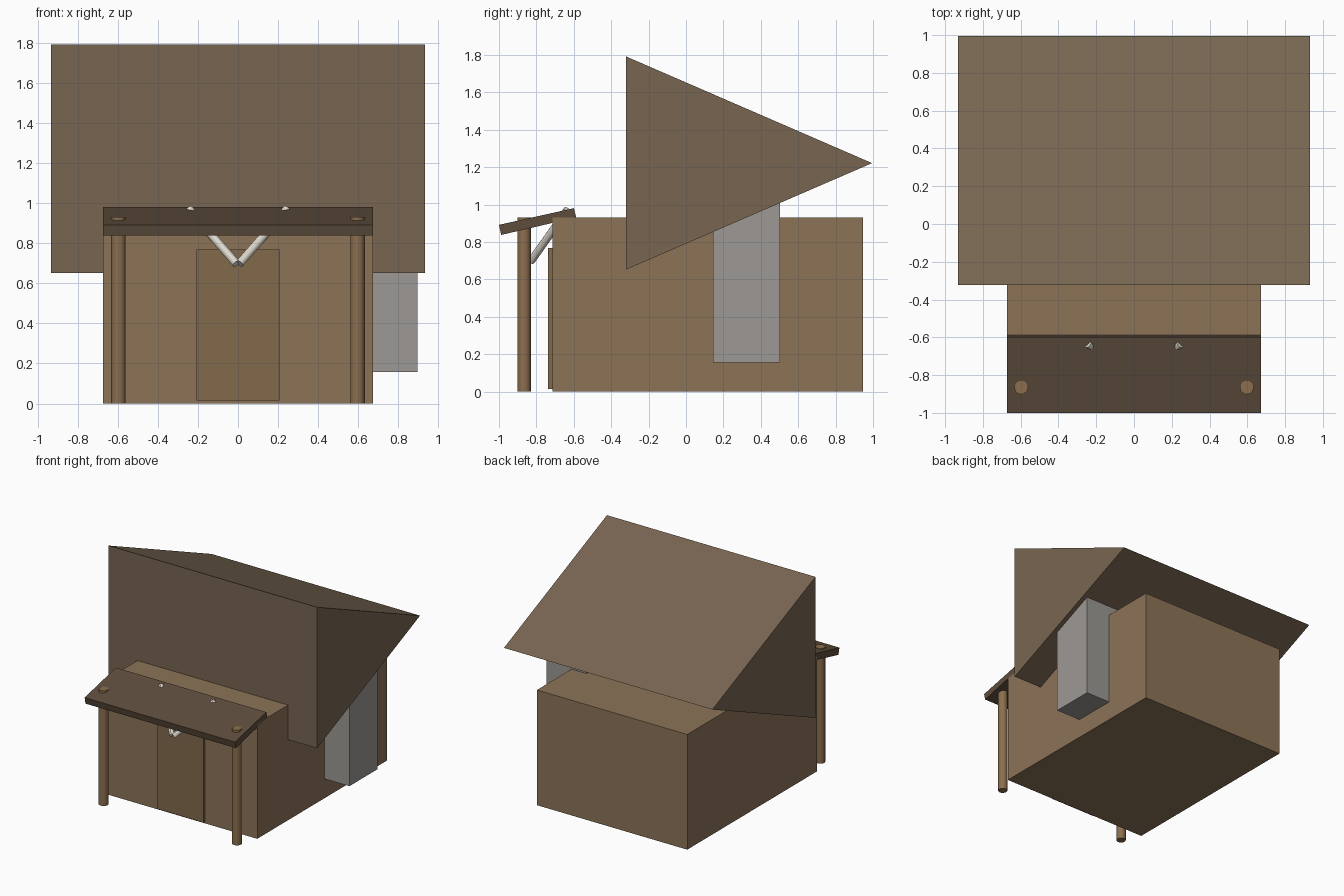
import bpy
from mathutils import Vector

if "Cube" in bpy.data.objects:
    bpy.data.objects.remove(bpy.data.objects["Cube"])


def material(name, rgb):
    # sRGB 0-255 to linear viewport colour
    m = bpy.data.materials.new(name)
    m.diffuse_color = [(c / 255) ** 2.2 for c in rgb] + [1]
    m.use_nodes = True
    m.node_tree.nodes["Principled BSDF"].inputs["Base Color"].default_value = m.diffuse_color
    return m


WALL = material("wall_wood", (139, 115, 88))
ROOF = material("roof_brown", (119, 101, 82))
PORCH = material("porch_brown", (94, 78, 62))
DOOR = material("door_wood", (128, 105, 76))
POST = material("post_wood", (139, 110, 80))
STONE = material("chimney_grey", (155, 151, 147))
BRACE = material("brace_pale", (222, 216, 204))


def extrude_x(name, profile, x0, x1, mat):
    # Extrude a (y, z) outline along x
    n = len(profile)
    verts = [(x, y, z) for x in (x0, x1) for y, z in profile]
    faces = [tuple(reversed(range(n))), tuple(range(n, 2 * n))]
    faces += [(i, (i + 1) % n, (i + 1) % n + n, i + n) for i in range(n)]
    me = bpy.data.meshes.new(name)
    me.from_pydata(verts, [], faces)
    me.materials.append(mat)
    ob = bpy.data.objects.new(name, me)
    bpy.context.collection.objects.link(ob)
    return ob


def box(name, x, y, z, mat):
    return extrude_x(name, [(y[0], z[0]), (y[1], z[0]), (y[1], z[1]), (y[0], z[1])],
                     x[0], x[1], mat)


def rod(name, a, b, radius, sides, mat):
    # Cylinder between two points
    a, b = Vector(a), Vector(b)
    bpy.ops.mesh.primitive_cylinder_add(vertices=sides, radius=radius,
                                        depth=(b - a).length, location=(a + b) / 2)
    ob = bpy.context.object
    ob.name = name
    ob.rotation_euler = (b - a).to_track_quat('Z', 'Y').to_euler()
    ob.data.materials.append(mat)
    bpy.ops.object.shade_smooth_by_angle()


# Main building
box("cabin_body", (-0.673, 0.673), (-0.715, 0.945), (0, 0.932), WALL)
extrude_x("main_roof", [(-0.322, 0.652), (0.995, 1.222), (-0.322, 1.793)],
          -0.933, 0.933, ROOF)
box("chimney", (0.54, 0.896), (0.145, 0.503), (0.157, 1.3), STONE)
box("door", (-0.207, 0.207), (-0.738, -0.70), (0.015, 0.768), DOOR)

# Porch slab tilted toward the front
extrude_x("porch_roof", [(-0.988, 0.838), (-0.587, 0.932), (-0.599, 0.981), (-1.0, 0.892)],
          -0.673, 0.673, PORCH)

# Porch posts and crossed braces
for side, s in (("left", -1), ("right", 1)):
    rod(side + "_post", (s * 0.597, -0.866, 0), (s * 0.597, -0.866, 0.932), 0.036, 16, POST)
    rod(side + "_brace", (s * 0.008, -0.828, 0.699), (s * 0.245, -0.635, 0.971), 0.021, 12, BRACE)
